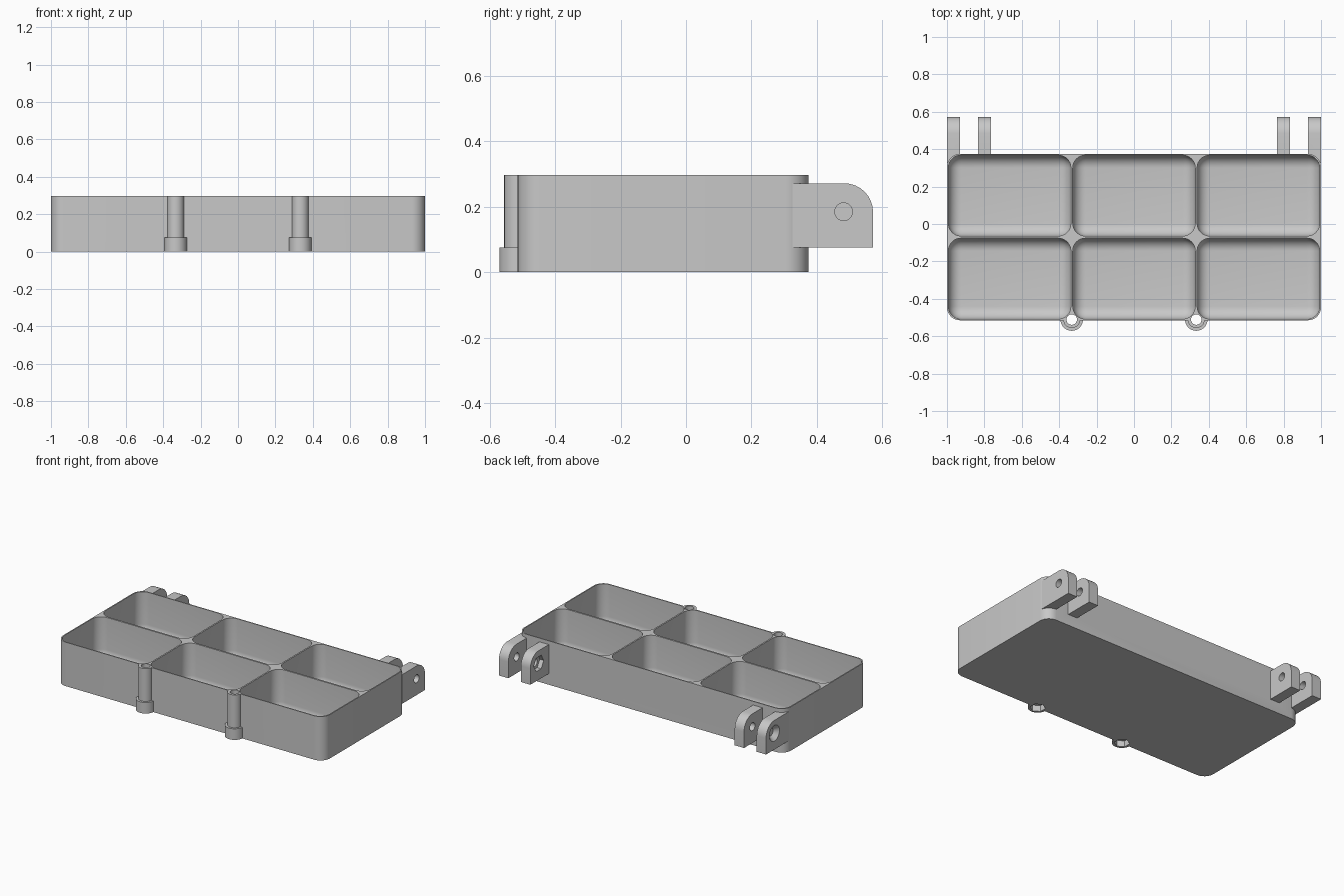
import bpy, bmesh, math
from mathutils import Matrix, Vector

default = bpy.data.objects.get("Cube")
if default:
    bpy.data.objects.remove(default, do_unlink=True)

grey = bpy.data.materials.new("plain grey")
grey.use_nodes = True
colour = (0.58, 0.58, 0.58, 1)
grey.diffuse_color = colour
grey.node_tree.nodes["Principled BSDF"].inputs["Base Color"].default_value = colour


def add(name, bm):
    bmesh.ops.recalc_face_normals(bm, faces=bm.faces)
    mesh = bpy.data.meshes.new(name)
    bm.to_mesh(mesh)
    bm.free()
    mesh.materials.append(grey)
    obj = bpy.data.objects.new(name, mesh)
    bpy.context.collection.objects.link(obj)
    return obj


def box(name, low, high, radius=0, pick=None, segments=8):
    """Box between two corners; edges chosen by pick(a, b) are rounded."""
    low, high = Vector(low), Vector(high)
    bm = bmesh.new()
    bmesh.ops.create_cube(bm, size=1)
    bmesh.ops.scale(bm, vec=high - low, verts=bm.verts)
    bmesh.ops.translate(bm, vec=(low + high) / 2, verts=bm.verts)
    if pick:
        edges = [e for e in bm.edges if pick(e.verts[0].co, e.verts[1].co)]
        bmesh.ops.bevel(bm, geom=edges, offset=radius, segments=segments,
                        profile=0.5, affect='EDGES')
    return add(name, bm)


def rod(name, start, end, r1, r2=None, sides=48):
    """Cylinder, cone or hexagonal bar between two points."""
    start, end = Vector(start), Vector(end)
    bm = bmesh.new()
    bmesh.ops.create_cone(bm, cap_ends=True, segments=sides, radius1=r1,
                          radius2=r1 if r2 is None else r2, depth=(end - start).length)
    turn = Vector((0, 0, 1)).rotation_difference(end - start).to_matrix().to_4x4()
    bm.transform(Matrix.Translation((start + end) / 2) @ turn)
    return add(name, bm)


def combine(target, tool, operation):
    mod = target.modifiers.new(operation.lower(), 'BOOLEAN')
    mod.operation = operation
    mod.solver = 'EXACT'
    mod.object = tool
    bpy.context.view_layer.objects.active = target
    bpy.ops.object.modifier_apply(modifier=mod.name)
    bpy.data.objects.remove(tool, do_unlink=True)


def upright(a, b):
    return abs(a.z - b.z) > 0.1


# Outer body with rounded vertical corners
FRONT, BACK, TOP = -0.515, 0.375, 0.297
tray = box("tray", (-1, FRONT, 0), (1, BACK, TOP), 0.07, upright)

# Hinge lugs, rounded at the upper back edge
PIN_Y, PIN_Z = 0.482, 0.185
for side in (-1, 1):
    for inner, outer in ((0.93, 1.0), (0.765, 0.835)):
        xs = sorted((side * inner, side * outer))
        lug = box("hinge_lug", (xs[0], 0.325, 0.075), (xs[1], 0.572, 0.272), 0.088,
                  lambda a, b: min(a.y, b.y) > 0.5 and min(a.z, b.z) > 0.2)
        combine(tray, lug, 'UNION')

# Front screw tubes with a wider foot
TUBE_X, TUBE_Y = 0.333, -0.511
for side in (-1, 1):
    x = side * TUBE_X
    combine(tray, rod("tube", (x, TUBE_Y, 0), (x, TUBE_Y, TOP), 0.045), 'UNION')
    combine(tray, rod("tube_foot", (x, TUBE_Y, 0), (x, TUBE_Y, 0.075), 0.06), 'UNION')

# Six scooped compartments
HALF_X, HALF_Y = 0.3275, 0.216
for col in (-1, 0, 1):
    for row in (-1, 1):
        cx, cy = col * 0.665, (FRONT + BACK) / 2 + row * 0.222
        scoop = box("compartment", (cx - HALF_X, cy - HALF_Y, 0.01),
                    (cx + HALF_X, cy + HALF_Y, 0.5), 0.068,
                    lambda a, b: upright(a, b) or max(a.z, b.z) < 0.1)
        combine(tray, scoop, 'DIFFERENCE')

for side in (-1, 1):
    # Screw tube bore and hexagonal nut recess below it
    x = side * TUBE_X
    combine(tray, rod("bore", (x, TUBE_Y, -0.1), (x, TUBE_Y, 0.4), 0.028), 'DIFFERENCE')
    combine(tray, rod("nut_recess", (x, TUBE_Y, -0.1), (x, TUBE_Y, 0.04), 0.048, sides=6),
            'DIFFERENCE')

    # Hinge pin hole, outer countersink and inner hexagonal recess
    def at(dist):
        return (side * dist, PIN_Y, PIN_Z)
    combine(tray, rod("pin_hole", at(0.7), at(1.1), 0.027), 'DIFFERENCE')
    combine(tray, rod("countersink", at(0.97), at(1.005), 0.027, 0.0575), 'DIFFERENCE')
    combine(tray, rod("hex_recess", at(0.7), at(0.795), 0.053, sides=6), 'DIFFERENCE')

# Smooth curves, crisp edges
bpy.ops.object.select_all(action='DESELECT')
tray.select_set(True)
bpy.context.view_layer.objects.active = tray
bpy.ops.object.shade_smooth_by_angle(angle=math.radians(30))
